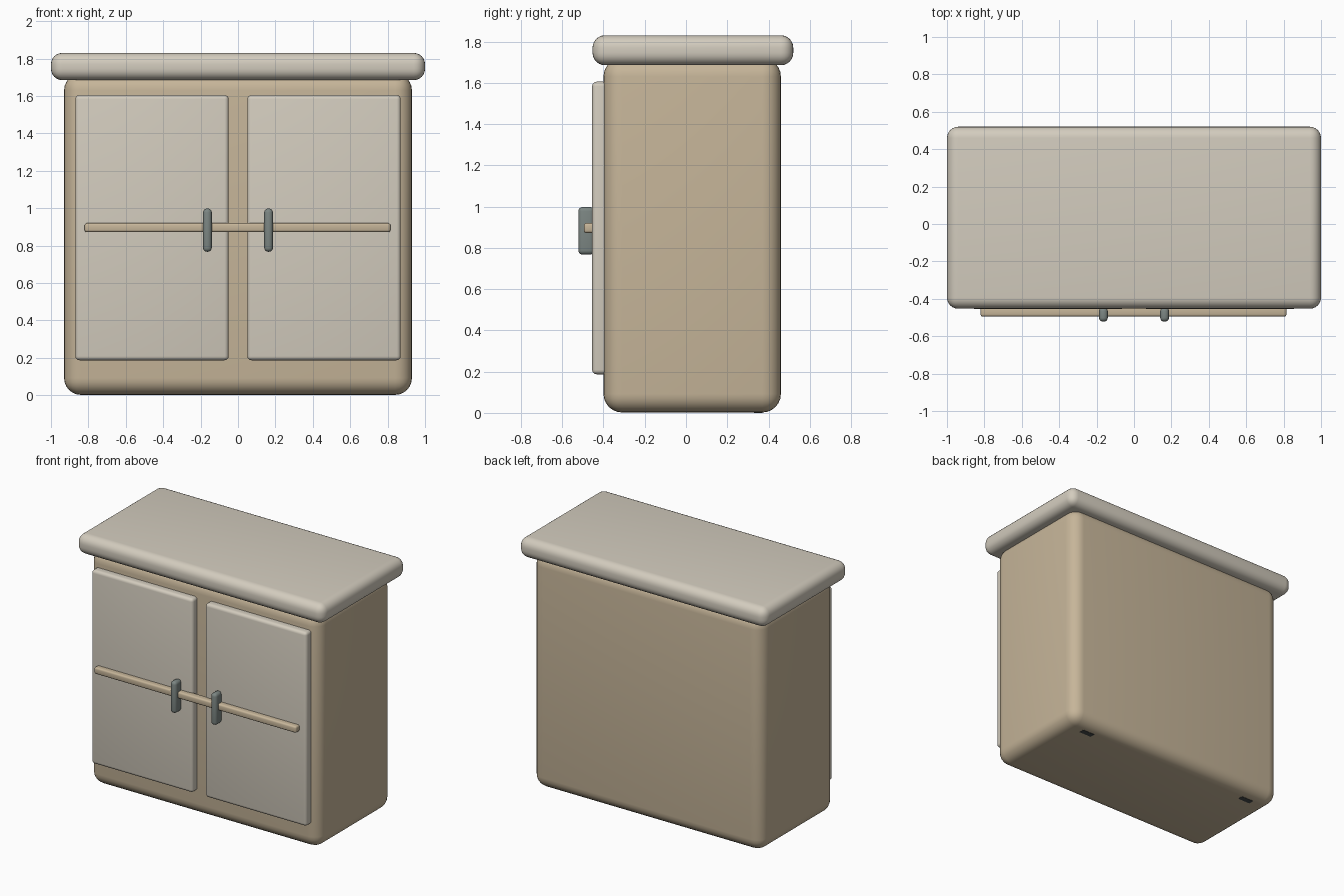
import bpy

if "Cube" in bpy.data.objects:
    bpy.data.objects.remove(bpy.data.objects["Cube"])


def material(name, rgb):
    """Flat colour from sRGB 0-255."""
    m = bpy.data.materials.new(name)
    lin = [((c / 255 + 0.055) / 1.055) ** 2.4 for c in rgb]
    m.diffuse_color = (*lin, 1)
    m.use_nodes = True
    m.node_tree.nodes["Principled BSDF"].inputs["Base Color"].default_value = m.diffuse_color
    return m


WOOD = material("tan wood", (198, 181, 153))
CREAM = material("pale cream", (211, 204, 190))
METAL = material("grey metal", (124, 134, 131))
DARK = material("dark grey", (70, 74, 74))


def rounded_box(name, x, y, z, radius, mat, segments=5):
    """Box between (min, max) pairs with rounded edges."""
    bpy.ops.mesh.primitive_cube_add(
        size=1, location=[(a + b) / 2 for a, b in (x, y, z)])
    ob = bpy.context.object
    ob.name = name
    ob.scale = [b - a for a, b in (x, y, z)]
    bpy.ops.object.transform_apply(location=False, rotation=False, scale=True)
    ob.data.materials.append(mat)
    if radius:
        bev = ob.modifiers.new("round", 'BEVEL')
        bev.width = radius
        bev.segments = segments
        bev.limit_method = 'NONE'
        bpy.ops.object.modifier_apply(modifier="round")
        bpy.ops.object.shade_smooth_by_angle(angle=0.7)
    return ob


# carcass and worktop
rounded_box("cabinet_body", (-0.93, 0.93), (-0.40, 0.46), (0.002, 1.72), 0.09, WOOD, 6)
rounded_box("worktop", (-1, 1), (-0.453, 0.52), (1.685, 1.83), 0.06, CREAM, 6)

# bar across both doors
rounded_box("cross_bar", (-0.82, 0.815), (-0.495, -0.44), (0.872, 0.92), 0.012, WOOD, 3)

for side, s in (("left", -1), ("right", 1)):
    def span(a, b):
        return tuple(sorted((s * a, s * b)))
    # door, its handle and the back foot pad
    rounded_box(side + "_door", span(0.05, 0.87), (-0.455, -0.38), (0.187, 1.605), 0.022, CREAM, 4)
    rounded_box(side + "_handle", span(0.14, 0.187), (-0.522, -0.445), (0.767, 0.998), 0.021, METAL, 4)
    rounded_box(side + "_foot_pad", span(0.67, 0.77), (0.33, 0.37), (0, 0.008), 0, DARK)
